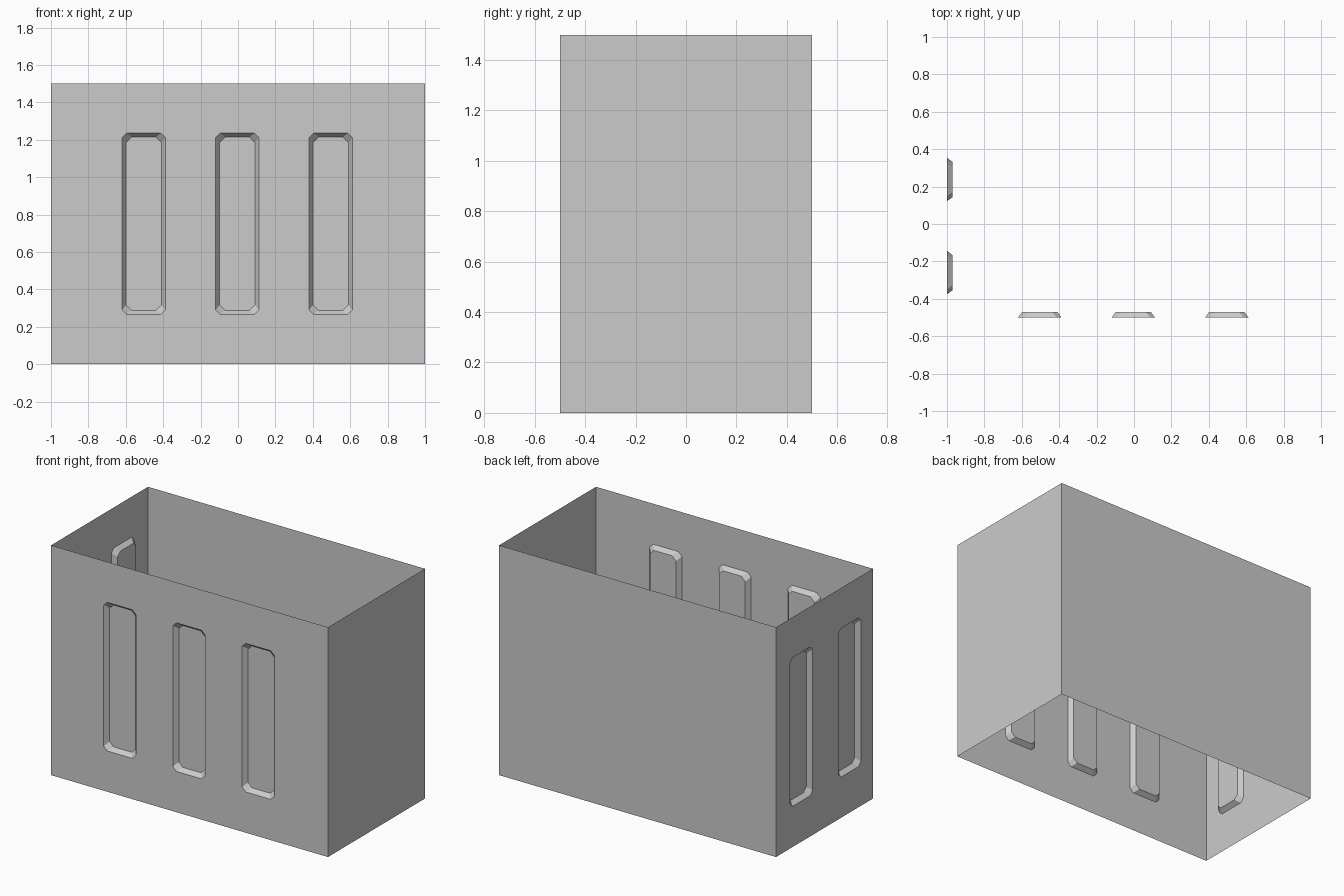
import bpy, bmesh
from mathutils import Matrix, Vector

if "Cube" in bpy.data.objects:
    bpy.data.objects.remove(bpy.data.objects["Cube"])

W, D, H = 2.0, 1.0, 1.5            # shell size
Z0, Z1 = 0.266, 1.236              # recess height range
HALF, INSET, DEPTH = 0.116, 0.022, 0.03


def ring(bm, u, hw, z0, z1, c, depth):
    """Closed loop of verts: rectangle with cut corners (local x = along wall, y = inward)."""
    pts = [(-hw + c, z0), (hw - c, z0), (hw, z0 + c), (hw, z1 - c),
           (hw - c, z1), (-hw + c, z1), (-hw, z1 - c), (-hw, z0 + c)]
    return [bm.verts.new((u + x, depth, z)) for x, z in pts]


def loop_edges(bm, vs):
    return [bm.edges.new((vs[i], vs[(i + 1) % len(vs)])) for i in range(len(vs))]


def wall(name, length, matrix, centres=()):
    bm = bmesh.new()
    h = length / 2
    outer = [bm.verts.new(p) for p in ((-h, 0, 0), (h, 0, 0), (h, 0, H), (-h, 0, H))]
    if not centres:
        bm.faces.new(outer)
    else:
        # wall plane with openings
        edges = loop_edges(bm, outer)
        rims = [ring(bm, u, HALF, Z0, Z1, 0.025, 0) for u in centres]
        for r in rims:
            edges += loop_edges(bm, r)
        bmesh.ops.triangle_fill(bm, edges=edges, use_beauty=True, normal=Vector((0, -1, 0)))
        # sloped border and flat floor of each recess
        for u, r in zip(centres, rims):
            inner = ring(bm, u, HALF - INSET, Z0 + INSET, Z1 - INSET, 0.028, DEPTH)
            for i in range(8):
                j = (i + 1) % 8
                bm.faces.new((r[i], r[j], inner[j], inner[i]))
            bm.faces.new(inner)
    bm.normal_update()
    for f in bm.faces:
        if f.normal.y > 0:
            f.normal_flip()
    bmesh.ops.recalc_face_normals(bm, faces=bm.faces)
    if sum(f.normal.y * f.calc_area() for f in bm.faces) > 0:
        bmesh.ops.reverse_faces(bm, faces=bm.faces)
    bm.transform(matrix)
    me = bpy.data.meshes.new(name)
    bm.to_mesh(me)
    bm.free()
    ob = bpy.data.objects.new(name, me)
    bpy.context.collection.objects.link(ob)


def placed(angle, dist):
    return Matrix.Rotation(angle, 4, 'Z') @ Matrix.Translation((0, -dist, 0))


Q = 1.5707963
# four walls, open at top and bottom
wall("front_wall", W, placed(0, D / 2), (-0.504, -0.004, 0.496))
wall("right_wall", D, placed(Q, W / 2))
wall("back_wall", W, placed(2 * Q, D / 2))
wall("left_wall", D, placed(-Q, W / 2), (-0.238, 0.26))
